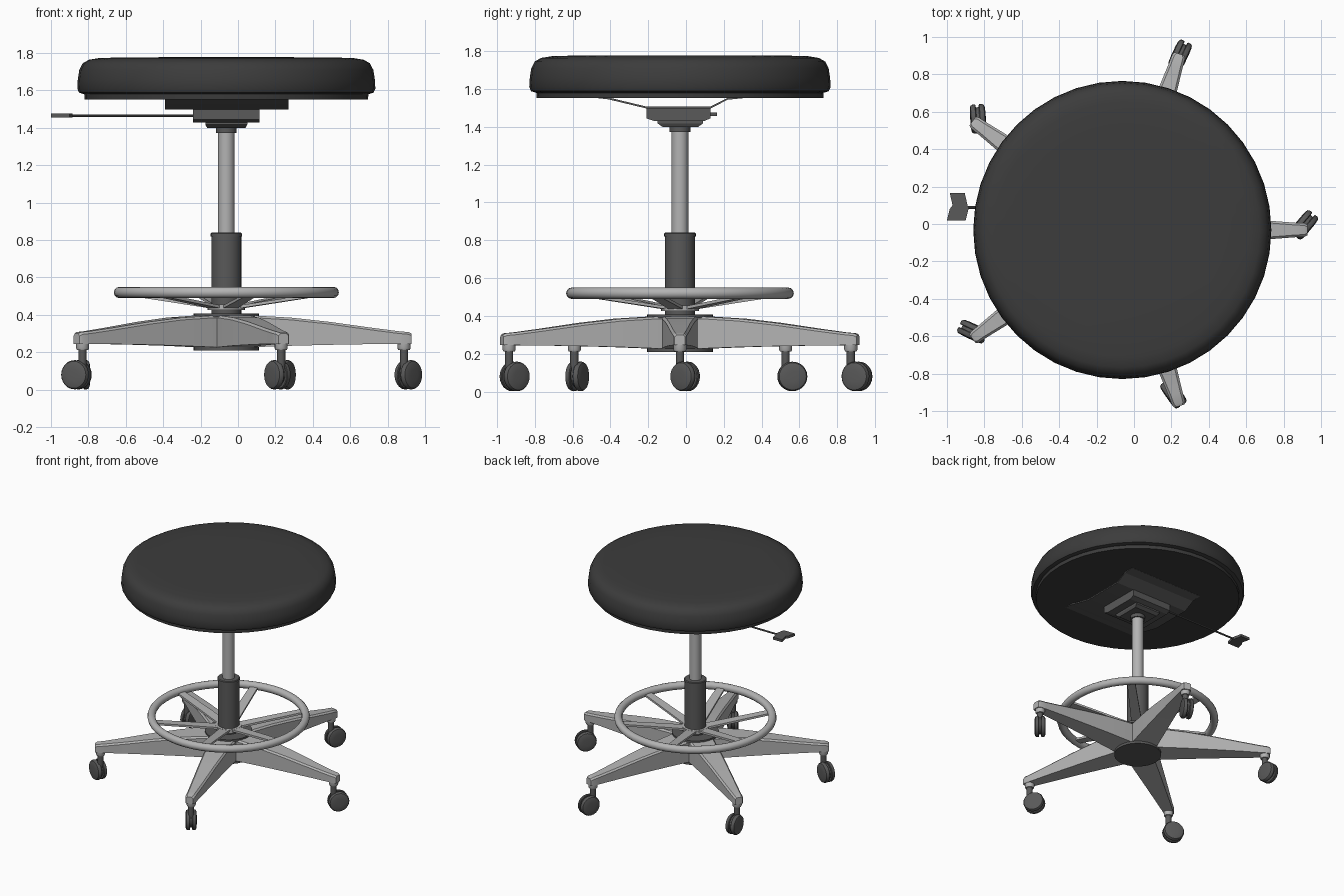
import bpy, bmesh, math
from mathutils import Matrix, Vector

if "Cube" in bpy.data.objects:
    bpy.data.objects.remove(bpy.data.objects["Cube"])

CX, CY = -0.0625, -0.032          # axis of the stool
TAU = 2 * math.pi


def material(name, v):
    m = bpy.data.materials.new(name)
    m.diffuse_color = (v, v, v, 1)
    m.use_nodes = True
    m.node_tree.nodes["Principled BSDF"].inputs["Base Color"].default_value = m.diffuse_color
    return m


FABRIC = material("dark_fabric", 0.045)
PLASTIC = material("dark_plastic", 0.1)
METAL = material("light_metal", 0.45)


def loft(name, rings, mat, closed=False, angle=35):
    """Skin matching rings of points; cap the ends unless closed."""
    bm = bmesh.new()
    vs = [[bm.verts.new(p) for p in ring] for ring in rings]
    n = len(vs[0])
    pairs = list(zip(vs, vs[1:])) + ([(vs[-1], vs[0])] if closed else [])
    for a, b in pairs:
        for i in range(n):
            j = (i + 1) % n
            bm.faces.new((a[i], a[j], b[j], b[i]))
    if not closed:
        bm.faces.new(vs[0][::-1])
        bm.faces.new(vs[-1])
    bmesh.ops.recalc_face_normals(bm, faces=bm.faces)
    me = bpy.data.meshes.new(name)
    bm.to_mesh(me)
    bm.free()
    me.shade_smooth()
    me.set_sharp_from_angle(angle=math.radians(angle))
    me.materials.append(mat)
    ob = bpy.data.objects.new(name, me)
    bpy.context.collection.objects.link(ob)
    return ob


def lathe(name, profile, mat, seg=24, at=(CX, CY, 0), axis="Z", closed=False):
    """Revolve (radius, height) pairs around an axis."""
    rings = [[Vector((r * math.cos(TAU * i / seg), r * math.sin(TAU * i / seg), h))
              for i in range(seg)] for r, h in profile]
    rot = {"Z": Matrix(), "Y": Matrix.Rotation(-math.pi / 2, 4, "X"),
           "X": Matrix.Rotation(math.pi / 2, 4, "Y")}[axis]
    shift = Matrix.Translation(at) @ rot
    return loft(name, [[shift @ p for p in ring] for ring in rings], mat, closed)


def rect(x0, x1, y0, y1, z):
    return [(x0, y0, z), (x1, y0, z), (x1, y1, z), (x0, y1, z)]


def copy(ob, name):
    new = bpy.data.objects.new(name, ob.data)
    bpy.context.collection.objects.link(new)
    return new


# Seat cushion and the board under it
lathe("seat_cushion", [(0.76, 1.58), (0.787, 1.588), (0.797, 1.61), (0.794, 1.66),
      (0.786, 1.71), (0.768, 1.745), (0.735, 1.764), (0.68, 1.773), (0.55, 1.777),
      (0.2, 1.778)], FABRIC, 40)
lathe("seat_board", [(0.758, 1.552), (0.76, 1.585)], FABRIC, 40)

# Bent mounting plate
bend = [(-0.50, 1.555), (-0.41, 1.545), (-0.21, 1.497), (0.13, 1.497), (0.22, 1.543), (0.30, 1.551)]
section = bend + [(y, z + 0.01) for y, z in reversed(bend)]
loft("mounting_plate", [[(x, y, z) for y, z in section] for x in (-0.39, 0.27)], PLASTIC, angle=15)

# Tilt mechanism, stepped and tapered
loft("mechanism_housing", [rect(-0.24, 0.115, -0.21, 0.13, 1.498),
     rect(-0.24, 0.115, -0.21, 0.13, 1.445), rect(-0.24, 0.115, -0.165, 0.095, 1.43)], PLASTIC, angle=10)
loft("mechanism_base", [rect(-0.175, 0.05, -0.15, 0.09, 1.432),
     rect(-0.175, 0.05, -0.15, 0.09, 1.418), rect(-0.165, 0.04, -0.125, 0.065, 1.40)], PLASTIC, angle=10)

# Height lever with a waisted paddle
lathe("lever_rod", [(0.007, -0.96), (0.007, -0.2)], PLASTIC, 8, (0, 0.088, 1.465), "X")
paddle = [(-0.985, 0.165), (-0.905, 0.165), (-0.89, 0.10), (-0.885, 0.08),
          (-0.90, 0.02), (-1.0, 0.02), (-0.985, 0.08), (-0.97, 0.10)]
loft("lever_paddle", [[(x, y, z) for x, y in paddle] for z in (1.456, 1.476)], PLASTIC)

# Gas column
lathe("column_collar", [(0.055, 1.372), (0.055, 1.405)], PLASTIC)
lathe("column_rod", [(0.044, 0.8), (0.044, 1.38)], METAL)
lathe("column_sleeve", [(0.08, 0.40), (0.08, 0.82), (0.084, 0.82), (0.084, 0.835),
      (0.078, 0.84)], PLASTIC)

# Foot ring and its spokes
tube = [(0.572 + 0.03 * math.cos(TAU * k / 12), 0.52 + 0.03 * math.sin(TAU * k / 12))
        for k in range(12)]
lathe("foot_ring", tube, METAL, 48, closed=True)
lathe("foot_ring_hub", [(0.10, 0.425), (0.10, 0.455)], METAL)
spoke = loft("foot_ring_spoke_1", [[(r, -w, z), (r, w, z), (r, w, z + 0.016), (r, -w, z + 0.016)]
             for r, w, z in ((0.06, 0.04, 0.432), (0.3, 0.035, 0.468), (0.57, 0.03, 0.508))], METAL)
for k in range(6):
    ob = spoke if k == 0 else copy(spoke, f"foot_ring_spoke_{k + 1}")
    ob.location = (CX, CY, 0)
    ob.rotation_euler.z = math.radians(45 + 60 * k)

# Base hub discs
lathe("hub_top_disc", [(0.175, 0.39), (0.175, 0.408)], PLASTIC, 32)
lathe("hub_bottom_disc", [(0.175, 0.21), (0.175, 0.228)], PLASTIC, 32)


# Star base leg: tapered box with chamfered top edges
def leg_ring(r, w, zb, zt):
    c = 0.012
    return [(r, -w, zb), (r, w, zb), (r, w, zt - c), (r, w - c, zt),
            (r, c - w, zt), (r, -w, zt - c)]


leg = loft("base_leg_1", [leg_ring(*s) for s in (
    (0.0, 0.10, 0.225, 0.40), (0.16, 0.095, 0.228, 0.396), (0.35, 0.082, 0.235, 0.385),
    (0.55, 0.067, 0.24, 0.363), (0.78, 0.05, 0.244, 0.331), (0.92, 0.039, 0.245, 0.313),
    (0.975, 0.036, 0.245, 0.308), (0.99, 0.028, 0.245, 0.30))], METAL)
socket = lathe("leg_socket_1", [(0.03, 0.212), (0.035, 0.222), (0.035, 0.26)], METAL, 16, (0.95, 0, 0))

# Caster: swivel axis at the origin, rolling along +x
OFF = 0.036
wheel_profile = [(0.05, 0.008), (0.074, 0.008), (0.078, 0.012), (0.078, 0.026),
                 (0.072, 0.036), (0.06, 0.040), (0.03, 0.042)]
caster = [lathe(f"caster_wheel_{'ab'[s < 0]}_1", [(r, s * y) for r, y in wheel_profile],
                PLASTIC, 24, (OFF, 0, 0.08), "Y") for s in (1, -1)]
caster.append(lathe("caster_body_1", [(0.062, -0.012), (0.062, 0.012)], PLASTIC, 20,
                    (OFF, 0, 0.085), "Y"))
caster.append(lathe("caster_stem_1", [(0.018, 0.09), (0.022, 0.13), (0.022, 0.23)],
                    PLASTIC, 16, (0, 0, 0)))

# Repeat legs and casters five times, each caster swivelled its own way
for k, swivel in enumerate((50, 65, 94, 155, 125)):
    a = math.radians(72 * k)
    for part in (leg, socket):
        ob = part if k == 0 else copy(part, part.name[:-1] + str(k + 1))
        ob.location = (CX, CY, 0)
        ob.rotation_euler.z = a
    for part in caster:
        ob = part if k == 0 else copy(part, part.name[:-1] + str(k + 1))
        ob.location = (CX + 0.95 * math.cos(a), CY + 0.95 * math.sin(a), 0)
        ob.rotation_euler.z = math.radians(swivel)
